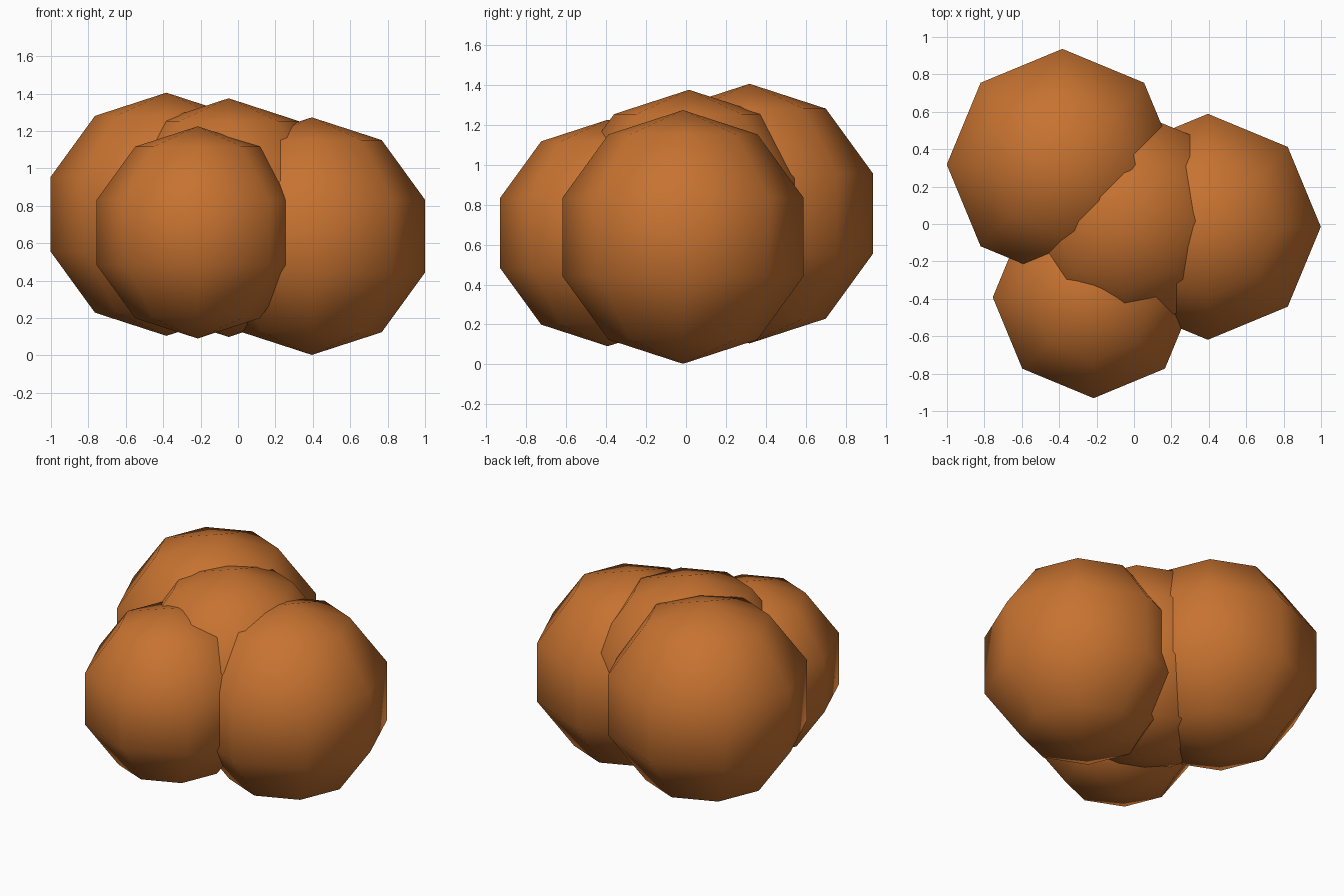
import bpy

if "Cube" in bpy.data.objects:
    bpy.data.objects.remove(bpy.data.objects["Cube"])

# One flat colour for the whole clump
foliage = bpy.data.materials.new("autumn_orange")
foliage.diffuse_color = (0.57, 0.17, 0.03, 1.0)
foliage.use_nodes = True
foliage.node_tree.nodes["Principled BSDF"].inputs["Base Color"].default_value = foliage.diffuse_color


def lobe(name, radius, centre):
    """Low-poly smooth ball: 8 segments, 5 rings, points on the axes."""
    bpy.ops.mesh.primitive_uv_sphere_add(
        segments=8, ring_count=5, radius=radius, location=centre)
    ball = bpy.context.object
    ball.name = name
    ball.data.materials.append(foliage)
    bpy.ops.object.shade_smooth()
    return ball


# Four overlapping lobes of the rounded clump
lobe("back_left_lobe", 0.65, (-0.383, 0.318, 0.755))
lobe("right_lobe", 0.635, (0.395, -0.015, 0.638))
lobe("front_lobe", 0.567, (-0.216, -0.392, 0.658))
lobe("middle_lobe", 0.638, (-0.05, 0.015, 0.737))
